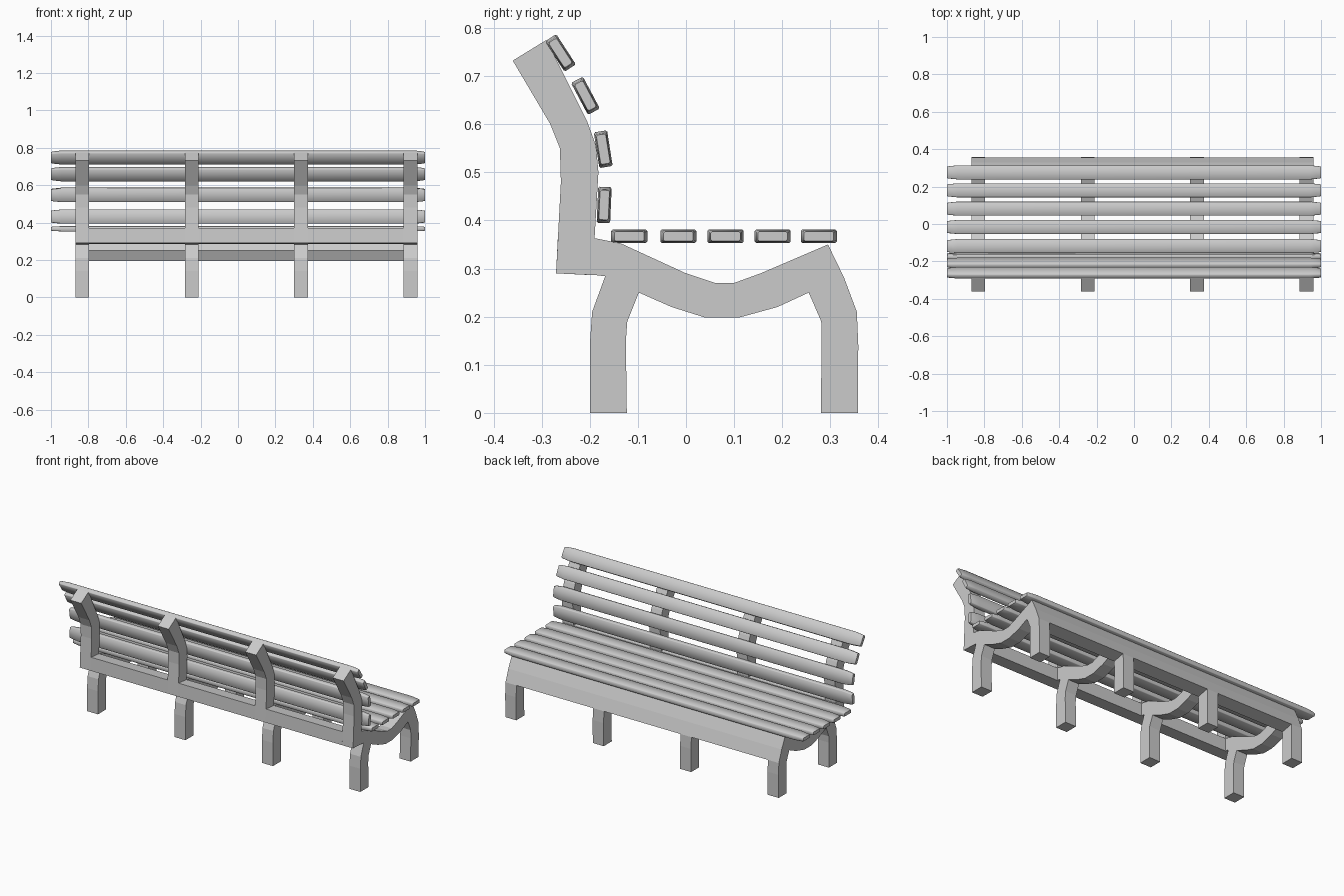
import bpy, bmesh, math

if "Cube" in bpy.data.objects:
    bpy.data.objects.remove(bpy.data.objects["Cube"])

FRAME_X = [-0.833, -0.248, 0.337, 0.922]   # frame centres
FRAME_W = 0.073


def make_object(name, bm):
    bmesh.ops.recalc_face_normals(bm, faces=bm.faces)
    mesh = bpy.data.meshes.new(name)
    bm.to_mesh(mesh)
    bm.free()
    ob = bpy.data.objects.new(name, mesh)
    bpy.context.collection.objects.link(ob)
    return ob


def extrude_profile(name, pts, x0, x1):
    """Extrude a (y, z) outline from x0 to x1."""
    bm = bmesh.new()
    face = bm.faces.new([bm.verts.new((x0, y, z)) for y, z in pts])
    res = bmesh.ops.extrude_face_region(bm, geom=[face])
    verts = [g for g in res["geom"] if isinstance(g, bmesh.types.BMVert)]
    bmesh.ops.translate(bm, verts=verts, vec=(x1 - x0, 0, 0))
    return make_object(name, bm)


def slat(name, y, z, angle, width=0.075, thick=0.028):
    """Long board with softened edges and tapered ends."""
    ca, sa = math.cos(math.radians(angle)), math.sin(math.radians(angle))
    # x position, width factor, thickness factor
    stations = [(-1, .82, .70), (-.99, .88, .84), (-.945, 1, 1),
                (.945, 1, 1), (.99, .88, .84), (1, .82, .70)]
    bm = bmesh.new()
    rings = []
    for x, fw, ft in stations:
        w, t, c = width * fw / 2, thick * ft / 2, 0.003
        section = [(w - c, -t), (w, -t + c), (w, t - c), (w - c, t),
                   (-w + c, t), (-w, t - c), (-w, -t + c), (-w + c, -t)]
        rings.append([bm.verts.new((x, y + u * ca - v * sa, z + u * sa + v * ca))
                      for u, v in section])
    for a, b in zip(rings, rings[1:]):
        for i in range(8):
            j = (i + 1) % 8
            bm.faces.new((a[i], a[j], b[j], b[i]))
    bm.faces.new(rings[0])
    bm.faces.new(rings[-1])
    ob = make_object(name, bm)
    bpy.ops.object.select_all(action='DESELECT')
    bpy.context.view_layer.objects.active = ob
    ob.select_set(True)
    bpy.ops.object.shade_smooth_by_angle(angle=math.radians(50))
    return ob


# Side frames: back post, curved seat rail and both legs in one outline
back_post = [(-.19, .363), (-.182, .50), (-.187, .555), (-.205, .605),
             (-.29, .775), (-.36, .732), (-.282, .60), (-.262, .55),
             (-.26, .48), (-.27, .29), (-.185, .286), (-.168, .284)]
rear_leg = [(-.195, .21), (-.2, .14), (-.2, 0), (-.123, 0),
            (-.125, .15), (-.122, .19), (-.098, .25)]
seat_under = [(-.03, .22), (.04, .198), (.11, .198), (.19, .22), (.255, .25)]
front_leg = [(.281, .19), (.282, .14), (.28, 0), (.357, 0),
             (.358, .14), (.355, .21), (.328, .282), (.295, .35)]
seat_top = [(.155, .29), (.1, .27), (.06, .27), (0, .29), (-.135, .352)]
outline = back_post + rear_leg + seat_under + front_leg + seat_top
for i, x in enumerate(FRAME_X):
    extrude_profile(f"side_frame_{i + 1}", outline,
                    x - FRAME_W / 2, x + FRAME_W / 2)

# Long rails between neighbouring frames
rear_rail = [(-.27, .29), (-.19, .286), (-.19, .363), (-.266, .37)]
front_rail = [(.255, .25), (.281, .195), (.355, .21), (.328, .282), (.295, .35)]
for i, (a, b) in enumerate(zip(FRAME_X, FRAME_X[1:])):
    for name, prof in (("rear_rail", rear_rail), ("front_rail", front_rail)):
        extrude_profile(f"{name}_{i + 1}", prof, a + FRAME_W / 2, b - FRAME_W / 2)

# Seat slats
for i, y in enumerate([-.118, -.016, .082, .180, .276]):
    slat(f"seat_slat_{i + 1}", y, .367, 0)

# Backrest slats: y, z, tilt of the board
for i, (y, z, a) in enumerate([(-.170, .432, 87.5), (-.172, .548, 99),
                               (-.209, .659, 118), (-.261, .748, 123)]):
    slat(f"back_slat_{i + 1}", y, z, a)
